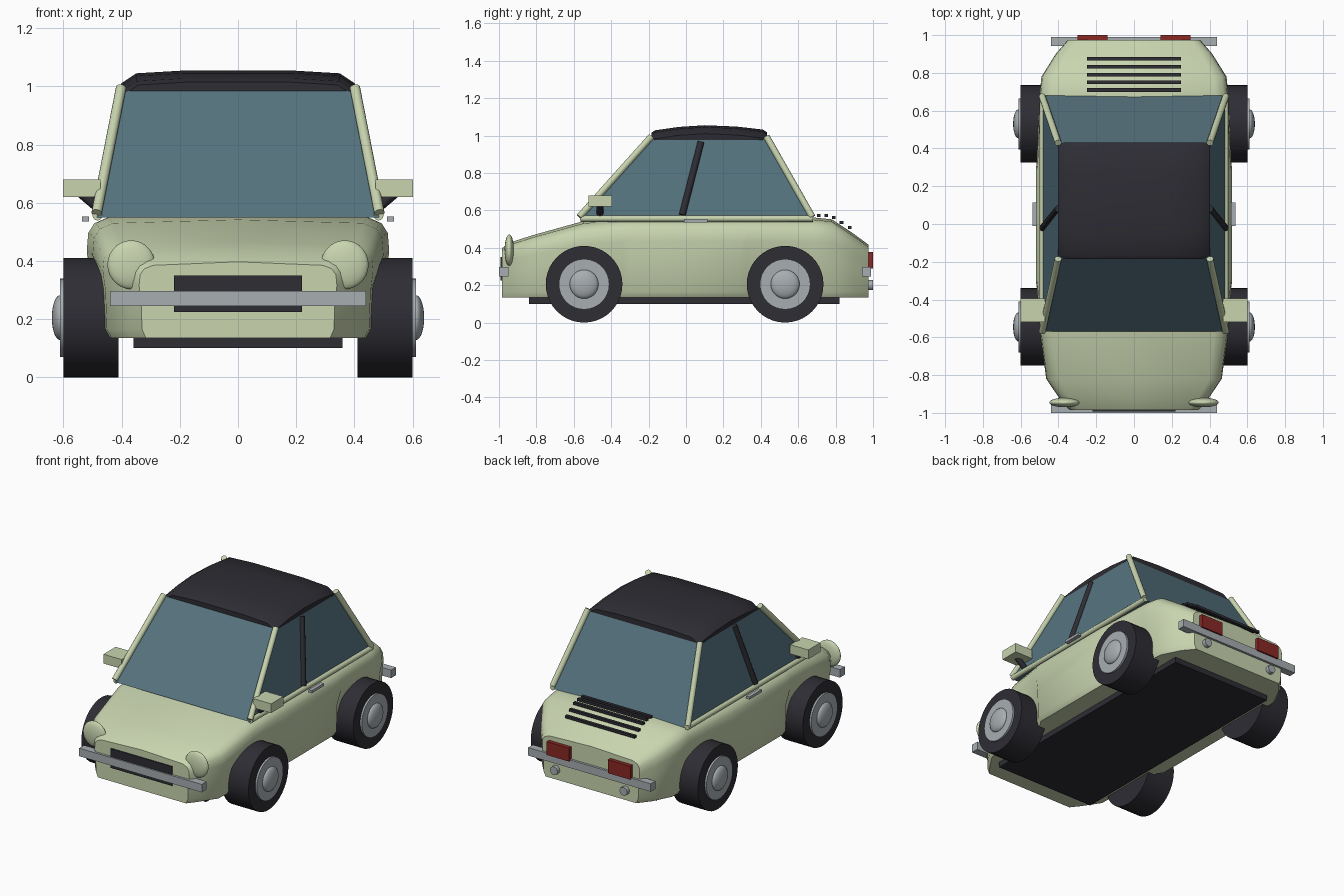
import bpy, bmesh, math
from mathutils import Vector, Matrix

if "Cube" in bpy.data.objects:
    bpy.data.objects.remove(bpy.data.objects["Cube"])


def material(name, rgb):
    m = bpy.data.materials.new(name)
    m.diffuse_color = (*rgb, 1)
    m.use_nodes = True
    m.node_tree.nodes["Principled BSDF"].inputs["Base Color"].default_value = m.diffuse_color
    return m


CREAM = material("pale green paint", (0.58, 0.66, 0.43))
DARK = material("black rubber", (0.026, 0.026, 0.034))
GLASS = material("blue grey glass", (0.092, 0.172, 0.21))
STEEL = material("grey metal", (0.39, 0.42, 0.44))
RED = material("red lens", (0.25, 0.022, 0.018))


def finish(name, bm, mat, angle=35, bevel=0):
    bmesh.ops.recalc_face_normals(bm, faces=bm.faces)
    if bevel:
        bmesh.ops.bevel(bm, geom=bm.edges[:], offset=bevel, segments=2,
                        profile=0.5, affect='EDGES')
    me = bpy.data.meshes.new(name)
    bm.to_mesh(me)
    bm.free()
    for p in me.polygons:
        p.use_smooth = True
    me.set_sharp_from_angle(angle=math.radians(angle))
    me.materials.append(mat)
    ob = bpy.data.objects.new(name, me)
    bpy.context.collection.objects.link(ob)
    return ob


def box(name, lo, hi, mat, bevel=0):
    lo, hi = Vector(lo), Vector(hi)
    bm = bmesh.new()
    bmesh.ops.create_cube(bm, size=1)
    bmesh.ops.scale(bm, vec=hi - lo, verts=bm.verts)
    bmesh.ops.translate(bm, vec=(lo + hi) / 2, verts=bm.verts)
    return finish(name, bm, mat, 30, bevel)


def rod(name, a, b, r, mat, sides=12):
    a, b = Vector(a), Vector(b)
    bm = bmesh.new()
    rot = (b - a).to_track_quat('Z', 'Y').to_matrix().to_4x4()
    bmesh.ops.create_cone(bm, cap_ends=True, segments=sides, radius1=r, radius2=r,
                          depth=(b - a).length,
                          matrix=Matrix.Translation((a + b) / 2) @ rot)
    return finish(name, bm, mat)


def ellipsoid(name, c, size, mat):
    bm = bmesh.new()
    bmesh.ops.create_uvsphere(bm, u_segments=24, v_segments=14, radius=1)
    bmesh.ops.scale(bm, vec=size, verts=bm.verts)
    bmesh.ops.translate(bm, vec=c, verts=bm.verts)
    return finish(name, bm, mat, 60)


def loft(name, rings, mat, angle=35):
    bm = bmesh.new()
    vs = [[bm.verts.new(p) for p in ring] for ring in rings]
    n = len(vs[0])
    for a, b in zip(vs, vs[1:]):
        for i in range(n):
            j = (i + 1) % n
            bm.faces.new((a[i], a[j], b[j], b[i]))
    bm.faces.new(vs[0])
    bm.faces.new(vs[-1])
    return finish(name, bm, mat, angle)


def mirrored(half, y):
    """Closed ring at y from a right-hand outline ending on the centre line."""
    return [(x, y, z) for x, z in half] + [(-x, y, z) for x, z in half[-2::-1]]


# lower body: y, half width, top height, sill width factor
stations = [(-0.985, 0.34, 0.385, .97), (-0.93, 0.39, 0.42, .96), (-0.82, 0.465, 0.455, .97),
            (-0.55, 0.50, 0.53, .94), (-0.335, 0.515, 0.55, .93), (-0.30, 0.52, 0.55, .97),
            (0.29, 0.52, 0.55, .97), (0.325, 0.515, 0.55, .93), (0.68, 0.50, 0.55, .94),
            (0.78, 0.49, 0.54, .95), (0.90, 0.415, 0.46, .97), (0.975, 0.35, 0.405, .97)]
rings = []
for y, w, zt, f in stations:
    zb = 0.135
    h = zt - zb
    rings.append(mirrored([(w * f * .96, zb), (w * f, zb + .03), (w * (f + .01), zb + h * .5),
                           (w, zb + h * .72), (w * .99, zb + h * .87), (w * .95, zb + h * .95),
                           (w * .86, zt), (0, zt + .012)], y))
loft("body", rings, CREAM)
box("floor_pan", (-.36, -.84, .10), (.36, .82, .16), DARK)

# cabin glass
loft("cabin_glass", [[(-x, y0, z), (x, y0, z), (x, y1, z), (-x, y1, z)]
                     for x, y0, y1, z in ((.485, -.57, .68, .55), (.398, -.185, .43, .985))], GLASS)

# fabric roof
loft("roof", [mirrored([(.375 * s, .955), (.40 * s, .975), (.402 * s, zt - .045),
                        (.35 * s, zt - .01), (.18 * s, zt), (0, zt)], y)
              for y, zt, s in ((-.185, 1.015, .98), (-.165, 1.028, 1), (-.04, 1.046, 1),
                               (.10, 1.055, 1), (.27, 1.048, 1), (.41, 1.032, 1),
                               (.432, 1.018, .98))], DARK, 40)

# paired parts
for s, side in ((-1, "left"), (1, "right")):
    rod("front_pillar_" + side, (s * .486, -.57, .565), (s * .402, -.185, .995), .018, CREAM)
    rod("rear_pillar_" + side, (s * .486, .675, .565), (s * .402, .43, .995), .018, CREAM)
    rod("belt_rail_" + side, (s * .483, -.565, .556), (s * .483, .68, .556), .017, CREAM)
    rod("door_pillar_" + side, (s * .483, -.02, .575), (s * .402, .08, .965), .018, DARK)
    box("door_handle_" + side, (s * .525 - .012, -.01, .536), (s * .525 + .012, .115, .553), STEEL)
    rod("mirror_stalk_" + side, (s * .475, -.46, .58), (s * .54, -.46, .635), .018, DARK)
    box("mirror_" + side, (s * .537 - .065, -.52, .62), (s * .537 + .065, -.395, .68), CREAM)
    ellipsoid("headlight_" + side, (s * .367, -.945, .387), (.082, .025, .084), CREAM)
    box("tail_light_" + side, (s * .22 - .08, .94, .29), (s * .22 + .08, 1.0, .377), RED)
    rod("exhaust_" + side, (s * .25, .90, .20), (s * .25, 1.0, .20), .027, STEEL, 16)

    # wheels
    for y, end in ((-.545, "front"), (.53, "rear")):
        tag = end + "_" + side
        tyre = rod("tyre_" + tag, (s * .41, y, .205), (s * .60, y, .205), .205, DARK, 40)
        rod("rim_" + tag, (s * .55, y, .205), (s * .612, y, .205), .135, STEEL, 32)
        ellipsoid("hubcap_" + tag, (s * .612, y, .205), (.028, .077, .077), STEEL)

# grille and bumpers
box("grille", (-.22, -.992, .225), (.22, -.95, .35), DARK)
box("front_bumper", (-.44, -1.0, .245), (.44, -.95, .297), STEEL)
box("rear_bumper", (-.44, .942, .245), (.44, .99, .297), STEEL)

# engine lid louvres
for i, (y, z) in enumerate(((.71, .573), (.75, .572), (.79, .562), (.832, .535), (.875, .508))):
    box(f"louvre_{i + 1}", (-.25, y - .01, z - .008), (.25, y + .01, z + .008), DARK)
